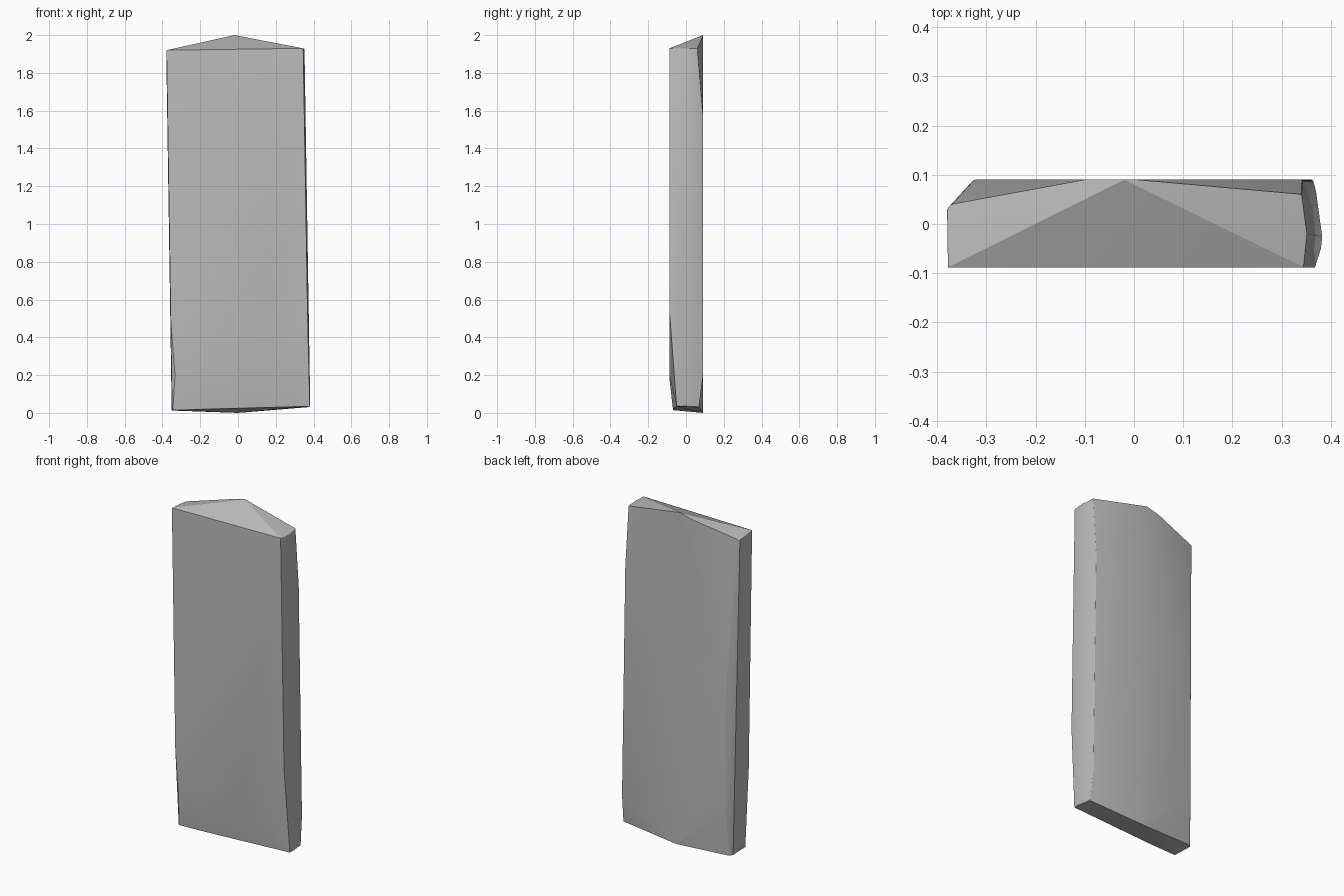
import bpy
import bmesh
from mathutils import Vector

# Remove the default cube if present
default_cube = bpy.data.objects.get("Cube")
if default_cube:
    bpy.data.objects.remove(default_cube, do_unlink=True)

FRONT, BACK = -0.088, 0.09
CENTRE = Vector((0, 0, 1))


def make_material(name, value):
    mat = bpy.data.materials.new(name)
    mat.use_nodes = True
    colour = (value, value, value, 1)
    mat.diffuse_color = colour
    shader = next(n for n in mat.node_tree.nodes if n.type == 'BSDF_PRINCIPLED')
    shader.inputs["Base Color"].default_value = colour
    return mat


def chip(bm, first, second, third):
    """Slice off everything beyond the plane through three points and cap it."""
    a, b, c = Vector(first), Vector(second), Vector(third)
    normal = (b - a).cross(c - a).normalized()
    if normal.dot(CENTRE - a) > 0:
        normal.negate()
    geom = bm.verts[:] + bm.edges[:] + bm.faces[:]
    cut = bmesh.ops.bisect_plane(bm, geom=geom, dist=0.00001, plane_co=a,
                                 plane_no=normal, clear_outer=True)
    rim = [e for e in cut["geom_cut"]
           if isinstance(e, bmesh.types.BMEdge) and e.is_boundary]
    if rim:
        bmesh.ops.holes_fill(bm, edges=rim, sides=0)
    bm.normal_update()


# Rough block
bm = bmesh.new()
bmesh.ops.create_cube(bm, size=1)
for v in bm.verts:
    v.co = (v.co.x, FRONT if v.co.y < 0 else BACK, v.co.z * 2.4 + 1)

# Key corners of the worked slab
apex = (-0.02, BACK, 2)
toe = (0, BACK, 0)
top_left, top_right = (0.345, FRONT, 1.93), (-0.378, FRONT, 1.92)
foot_left, foot_right = (0.376, -0.05, 0.035), (-0.348, -0.075, 0.015)
shoulder_left, shoulder_right = (0.345, 0.06, 1.93), (-0.375, 0.04, 1.91)

# Long side faces, slightly bowed
chip(bm, top_left, (0.37, FRONT, 0.4), (0.352, -0.02, 1.93))
chip(bm, (0.352, -0.02, 1.93), (0.379, -0.02, 0.2), (0.337, BACK, 1.93))
chip(bm, top_right, (-0.35, FRONT, 0.1), (-0.38, 0.03, 1.92))
chip(bm, (-0.38, 0.03, 1.9), (-0.355, 0.05, 0.1), (-0.33, BACK, 1.9))

# Peaked top
chip(bm, apex, top_left, top_right)
chip(bm, apex, top_left, shoulder_left)
chip(bm, apex, top_right, shoulder_right)

# Shallow flakes on the back
chip(bm, shoulder_right, (-0.1, BACK, 1.98), (-0.335, BACK, 0.95))
chip(bm, shoulder_left, (0.01, BACK, 1.99), (0.36, BACK, 1.55))
chip(bm, (-0.34, BACK, 0.3), (-0.02, BACK, 0.02), (-0.34, 0.07, 0.02))
chip(bm, (0.37, BACK, 0.2), (0.05, BACK, 0.02), (0.37, 0.07, 0.04))

# Flakes on the lower front
chip(bm, (0.37, FRONT, 0.55), (0.13, FRONT, 0.18), foot_left)
chip(bm, (-0.34, FRONT, 0.2), (0.13, FRONT, 0.18), (0, -0.07, 0.02))
chip(bm, (0, -0.081, 0.13), foot_right, foot_left)
chip(bm, (-0.365, FRONT, 0.6), (-0.335, FRONT, 0.22), (-0.349, -0.07, 0.1))

# Underside
chip(bm, toe, foot_left, foot_right)
chip(bm, toe, foot_left, (0.376, BACK, 0.03))
chip(bm, toe, foot_right, (-0.348, BACK, 0.012))

# Soften the side edges, leaving the front outline crisp
bmesh.ops.remove_doubles(bm, verts=bm.verts[:], dist=0.0005)
bm.normal_update()
soft = []
for edge in bm.edges:
    if len(edge.link_faces) == 2:
        normals = [f.normal for f in edge.link_faces]
        sides = sum(abs(n.x) > 0.7 for n in normals)
        if sides == 1 and min(n.y for n in normals) > -0.7:
            soft.append(edge)
bmesh.ops.bevel(bm, geom=soft, offset=0.012, offset_type='OFFSET', segments=3,
                profile=0.5, affect='EDGES', clamp_overlap=True)
bmesh.ops.recalc_face_normals(bm, faces=bm.faces[:])

mesh = bpy.data.meshes.new("stone_slab")
bm.to_mesh(mesh)
bm.free()
slab = bpy.data.objects.new("stone_slab", mesh)
bpy.context.collection.objects.link(slab)
mesh.materials.append(make_material("stone_grey", 0.5))

# Smooth the rounded edges, keep flake borders sharp
bpy.ops.object.select_all(action='DESELECT')
slab.select_set(True)
bpy.context.view_layer.objects.active = slab
bpy.ops.object.shade_smooth_by_angle(angle=0.4)
